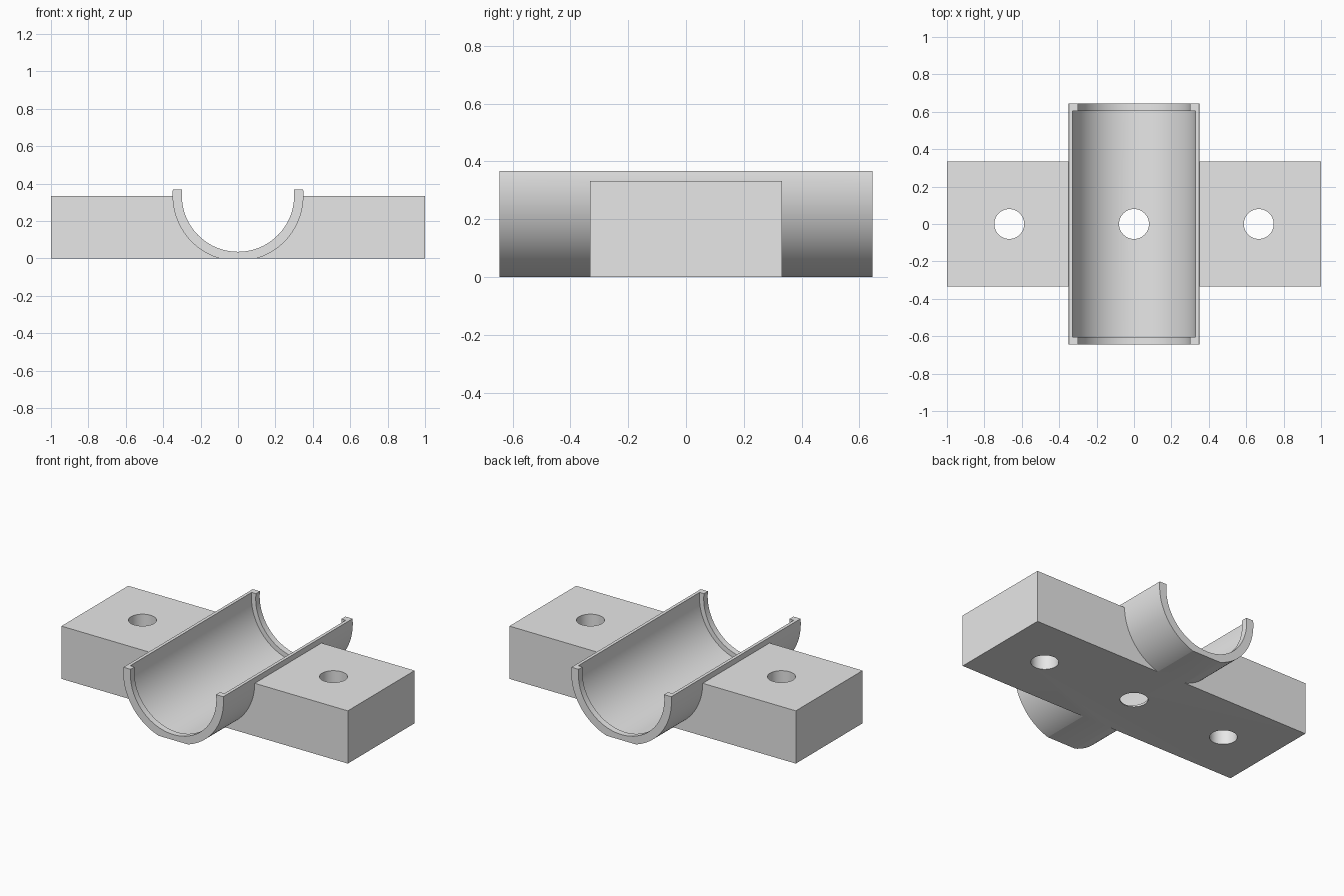
import bpy
import math

cube = bpy.data.objects.get("Cube")
if cube:
    bpy.data.objects.remove(cube, do_unlink=True)

AXIS_Z = 0.335      # height of the trough axis
TOP = 0.367         # rim height of the trough
HALF = 0.333        # block height and half depth
LENGTH = 1.29       # trough length

grey = bpy.data.materials.new("plain grey")
grey.use_nodes = True
colour = (0.8, 0.8, 0.8, 1)
grey.diffuse_color = colour
grey.node_tree.nodes["Principled BSDF"].inputs["Base Color"].default_value = colour


def box(name, size, centre):
    bpy.ops.mesh.primitive_cube_add(size=1, location=centre)
    ob = bpy.context.object
    ob.name = name
    ob.scale = size
    bpy.ops.object.transform_apply(location=True, rotation=True, scale=True)
    return ob


def cylinder(name, radius, depth, centre, along_y=False, sides=128):
    bpy.ops.mesh.primitive_cylinder_add(
        vertices=sides, radius=radius, depth=depth, location=centre,
        rotation=(math.pi / 2 if along_y else 0, 0, 0))
    ob = bpy.context.object
    ob.name = name
    bpy.ops.object.transform_apply(location=True, rotation=True, scale=True)
    return ob


def combine(target, other, operation):
    """Apply one boolean and discard the helper."""
    other.hide_render = True
    mod = target.modifiers.new(operation, 'BOOLEAN')
    mod.operation = operation
    mod.solver = 'EXACT'
    mod.object = other
    bpy.ops.object.select_all(action='DESELECT')
    bpy.context.view_layer.objects.active = target
    target.select_set(True)
    bpy.ops.object.modifier_apply(modifier=mod.name)
    bpy.data.objects.remove(other, do_unlink=True)


axis = (0, 0, AXIS_Z)

# Mounting block joined with the solid trough, trimmed flat below and above
body = box("saddle_clamp", (2, 2 * HALF, HALF + 0.2), (0, 0, (HALF - 0.2) / 2))
combine(body, cylinder("outer_shell", 0.35, LENGTH, axis, True), 'UNION')
combine(body, box("trim", (3, 3, TOP), (0, 0, TOP / 2)), 'INTERSECT')

# Narrow bore at the end lips, wider cavity between them
combine(body, cylinder("lip_bore", 0.30, 2, axis, True), 'DIFFERENCE')
combine(body, cylinder("cavity", 0.33, 1.21, axis, True), 'DIFFERENCE')

# Bolt holes and centre drain
for x in (-0.667, 0, 0.667):
    combine(body, cylinder("hole", 0.08, 2, (x, 0, 0), sides=64), 'DIFFERENCE')

body.data.materials.clear()
body.data.materials.append(grey)
for face in body.data.polygons:
    face.material_index = 0
bpy.ops.object.shade_smooth_by_angle(angle=math.radians(30))
